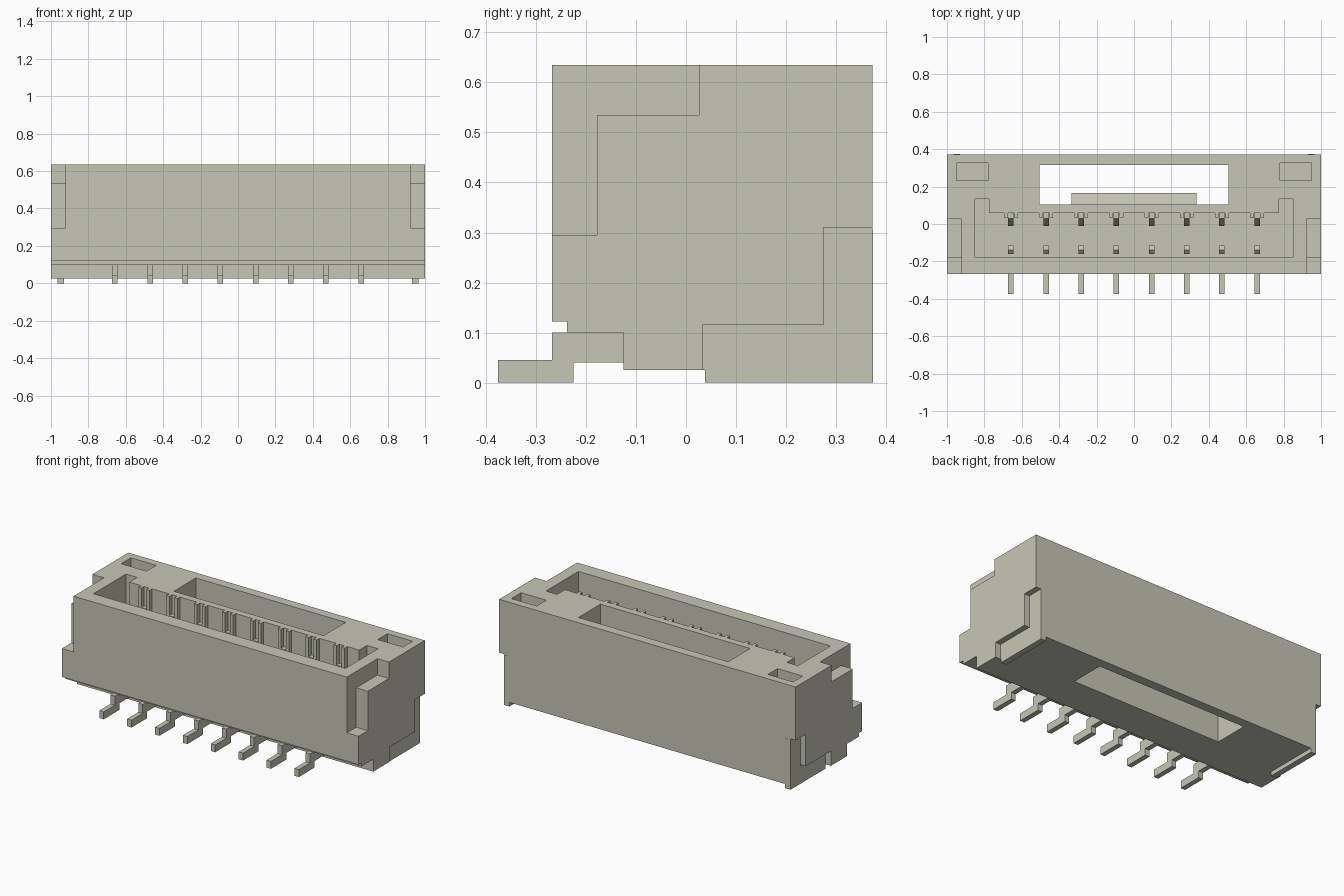
import bpy, bmesh
from mathutils import Vector

cube = bpy.data.objects.get("Cube")
if cube:
    bpy.data.objects.remove(cube, do_unlink=True)

COLOUR = (0.57, 0.57, 0.47, 1)
mat = bpy.data.materials.new("warm grey plastic")
mat.use_nodes = True
mat.diffuse_color = COLOUR
mat.node_tree.nodes["Principled BSDF"].inputs["Base Color"].default_value = COLOUR


def prism(name, points, lo, hi, axis="x"):
    """Extrude a closed profile along x (points are y, z) or z (points are x, y)."""
    bm = bmesh.new()
    place = (lambda p: (lo, *p)) if axis == "x" else (lambda p: (*p, lo))
    face = bm.faces.new([bm.verts.new(place(p)) for p in points])
    ext = bmesh.ops.extrude_face_region(bm, geom=[face])
    shift = Vector((hi - lo, 0, 0)) if axis == "x" else Vector((0, 0, hi - lo))
    moved = [v for v in ext["geom"] if isinstance(v, bmesh.types.BMVert)]
    bmesh.ops.translate(bm, verts=moved, vec=shift)
    bmesh.ops.recalc_face_normals(bm, faces=bm.faces)
    mesh = bpy.data.meshes.new(name)
    bm.to_mesh(mesh)
    bm.free()
    mesh.materials.append(mat)
    obj = bpy.data.objects.new(name, mesh)
    bpy.context.collection.objects.link(obj)
    return obj


def rect(a0, a1, b0, b1):
    return [(a0, b0), (a1, b0), (a1, b1), (a0, b1)]


def cut(target, cutter):
    mod = target.modifiers.new("cut", "BOOLEAN")
    mod.operation = "DIFFERENCE"
    mod.solver = "EXACT"
    mod.object = cutter
    bpy.context.view_layer.objects.active = target
    bpy.ops.object.modifier_apply(modifier=mod.name)
    bpy.data.objects.remove(cutter, do_unlink=True)


def both_sides(inner, outer):
    return [(inner, outer), (-outer, -inner)]


TOP, FLOOR = 0.635, 0.16
FRONT, BACK = -0.268, 0.372
pins = [(i - 3.5) * 0.188 for i in range(8)]

# Housing with an undercut front lower edge
housing = prism("housing", [
    (FRONT, 0.122), (-0.238, 0.122), (-0.238, 0.1), (-0.125, 0.1),
    (-0.125, 0.025), (BACK, 0.025), (BACK, TOP), (FRONT, TOP)], -1, 1)

# Mating cavity, with a pair of guide ribs beside every contact
cavity = [(-0.85, -0.178), (0.85, -0.178), (0.85, 0.135), (0.775, 0.135), (0.775, 0.06)]
for x in reversed(pins):
    for dx, inward in ((0.037, True), (0.017, False), (-0.017, True), (-0.037, False)):
        steps = (0.06, 0.034) if inward else (0.034, 0.06)
        cavity += [(x + dx, y) for y in steps]
cavity += [(-0.775, 0.06), (-0.775, 0.135), (-0.85, 0.135)]
cut(housing, prism("cavity_cutter", cavity, FLOOR, 1, "z"))

# Latch window, right through the housing
cut(housing, prism("window_cutter", rect(-0.505, 0.505, 0.103, 0.315), -1, 1, "z"))

# Top pockets
for x0, x1 in both_sides(0.78, 0.95):
    cut(housing, prism("pocket_cutter", rect(x0, x1, 0.232, 0.325), TOP - 0.06, 1, "z"))

# Stepped notches on the upper front corners
for x0, x1 in both_sides(0.922, 1.2):
    cut(housing, prism("corner_cutter", [
        (-0.5, 0.295), (-0.178, 0.295), (-0.178, 0.535),
        (0.026, 0.535), (0.026, 1), (-0.5, 1)], x0, x1))

# Side recesses and the solder tabs inside them
for x0, x1 in both_sides(0.965, 1.2):
    cut(housing, prism("recess_cutter", [
        (0.033, -0.2), (0.033, 0.115), (0.275, 0.115),
        (0.275, 0.31), (0.6, 0.31), (0.6, -0.2)], x0, x1))
for side, (x0, x1) in zip(("left", "right"), both_sides(0.93, 0.966)):
    prism(side + "_solder_tab", [
        (0.038, 0), (BACK + 0.001, 0), (BACK + 0.001, 0.305),
        (0.28, 0.305), (0.28, 0.11), (0.038, 0.11)], x0, x1)

# Latch wedge on the window's front wall
prism("latch_wedge", [(0.09, 0.3), (0.165, 0.3), (0.165, 0.34), (0.103, 0.4), (0.09, 0.4)],
      -0.335, 0.335)

# Contacts: bent solder foot, long rear arm and short front arm
for n, x in enumerate(pins, 1):
    x0, x1 = x - 0.015, x + 0.015
    prism(f"solder_foot_{n}", [
        (-0.375, 0), (-0.225, 0), (-0.225, 0.04), (-0.11, 0.04),
        (-0.11, 0.1), (FRONT, 0.1), (FRONT, 0.045), (-0.375, 0.045)], x0, x1)
    prism(f"rear_contact_{n}", [
        (-0.01, FLOOR - 0.02), (0.07, FLOOR - 0.02), (0.07, 0.52),
        (0.03, 0.52), (-0.01, 0.4)], x0, x1)
    prism(f"front_contact_{n}", [
        (-0.16, FLOOR - 0.02), (-0.115, FLOOR - 0.02), (-0.115, 0.3),
        (-0.138, 0.32), (-0.16, 0.3)], x0, x1)
